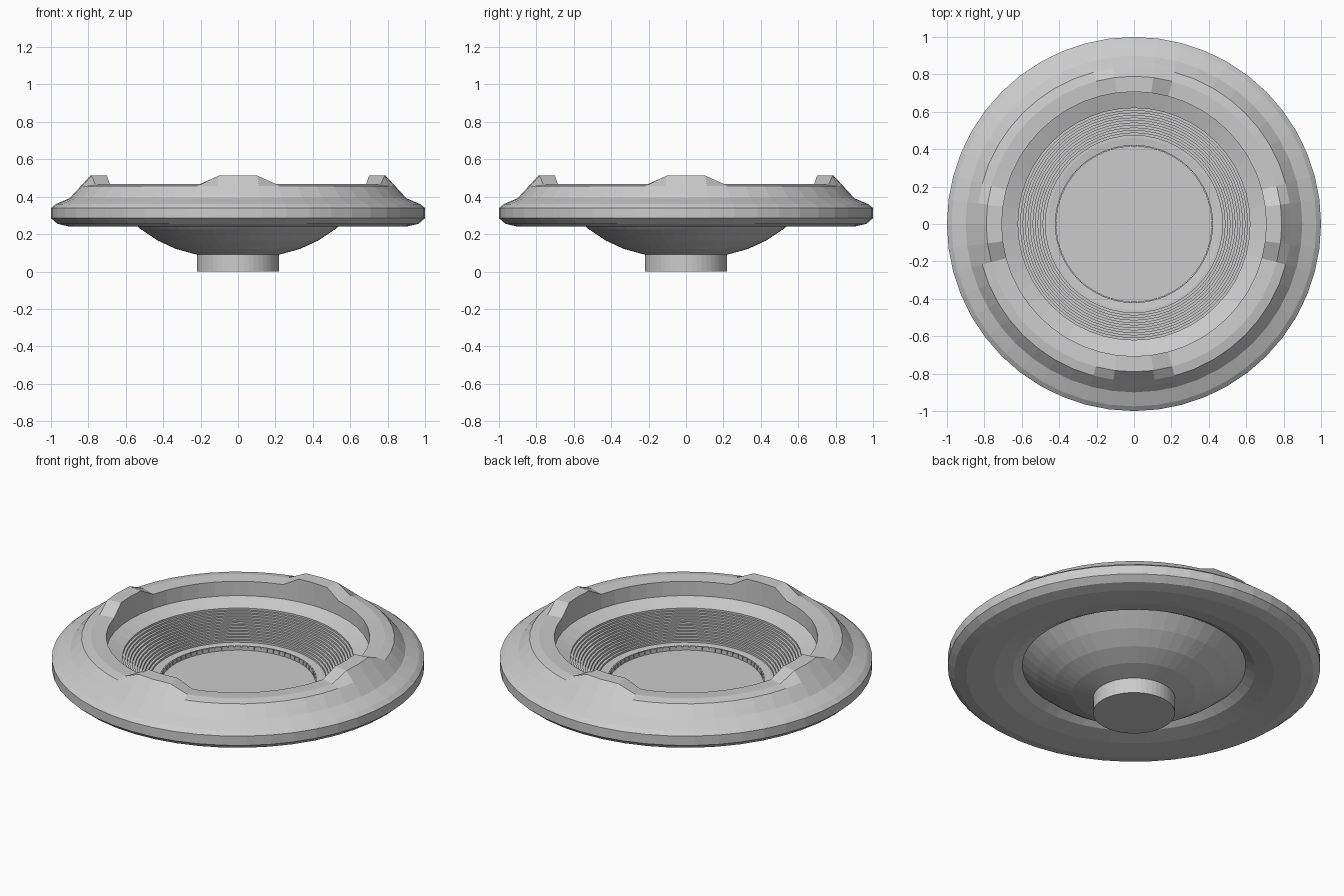
import bpy, bmesh, math
from mathutils import Matrix

if "Cube" in bpy.data.objects:
    bpy.data.objects.remove(bpy.data.objects["Cube"])

SEG = 48


def revolve(name, profile_at, seg=SEG, cap_start=False, cap_end=False):
    """Spin a profile; profile_at(i) gives the (r, z) points at step i."""
    bm = bmesh.new()
    cols = []
    for i in range(seg):
        a = 2 * math.pi * i / seg
        cols.append([bm.verts.new((r * math.cos(a), r * math.sin(a), z))
                     for r, z in profile_at(i)])
    for i in range(seg):
        a, b = cols[i], cols[(i + 1) % seg]
        for j in range(len(a) - 1):
            bm.faces.new((a[j], b[j], b[j + 1], a[j + 1]))
    if cap_start:
        bm.faces.new([c[0] for c in reversed(cols)])
    if cap_end:
        bm.faces.new([c[-1] for c in cols])
    return finish(name, bm)


def finish(name, bm):
    me = bpy.data.meshes.new(name)
    bm.to_mesh(me)
    bm.free()
    ob = bpy.data.objects.new(name, me)
    bpy.context.collection.objects.link(ob)
    return ob


# Outer roof ring, raised into four humps every 90 degrees
def roof_profile(i):
    k = i % 12
    up = min(k, 12 - k) <= 1
    z_out, z_in = (0.512, 0.512) if up else (0.467, 0.462)
    return [(0.60, 0.295), (0.65, 0.265), (0.75, 0.245), (0.90, 0.24),
            (0.965, 0.255), (1.0, 0.285), (1.0, 0.34), (0.975, 0.36),
            (0.90, 0.392), (0.87, 0.425), (0.84, 0.457),
            (0.79, z_out), (0.707, z_in), (0.707, 0.377), (0.62, 0.344)]


revolve("roof_ring", roof_profile)

# Stepped seating going down to a level aisle
steps = 12
r0, r1, z0, z1 = 0.62, 0.46, 0.344, 0.21
stands = [(r0, z0)]
for s in range(1, steps + 1):
    r_prev = stands[-1][0]
    z = z0 + (z1 - z0) * s / steps
    stands.append((r_prev, z))
    stands.append((r0 + (r1 - r0) * s / steps, z))
stands += [(0.42, 0.205), (0.42, 0.19)]
revolve("seating_steps", lambda i: stands)

# Playing field
revolve("field", lambda i: [(0.43, 0.17), (0.43, 0.19)], cap_start=True, cap_end=True)

# Short barrier panels around the field
bm = bmesh.new()
panels = 72
for i in range(panels):
    m = (Matrix.Rotation(2 * math.pi * i / panels, 4, 'Z')
         @ Matrix.Translation((0.418, 0, 0.202))
         @ Matrix.Diagonal((0.008, 0.031, 0.026, 1)))
    bmesh.ops.create_cube(bm, size=1, matrix=m)
finish("barrier_panels", bm)

# Rounded bowl underneath
bowl = [(0.22, 0.09), (0.33, 0.12), (0.43, 0.166), (0.52, 0.226), (0.60, 0.295)]
revolve("under_bowl", lambda i: bowl, cap_start=True)

# Pedestal
revolve("pedestal", lambda i: [(0.22, 0.0), (0.22, 0.092)], cap_start=True, cap_end=True)
